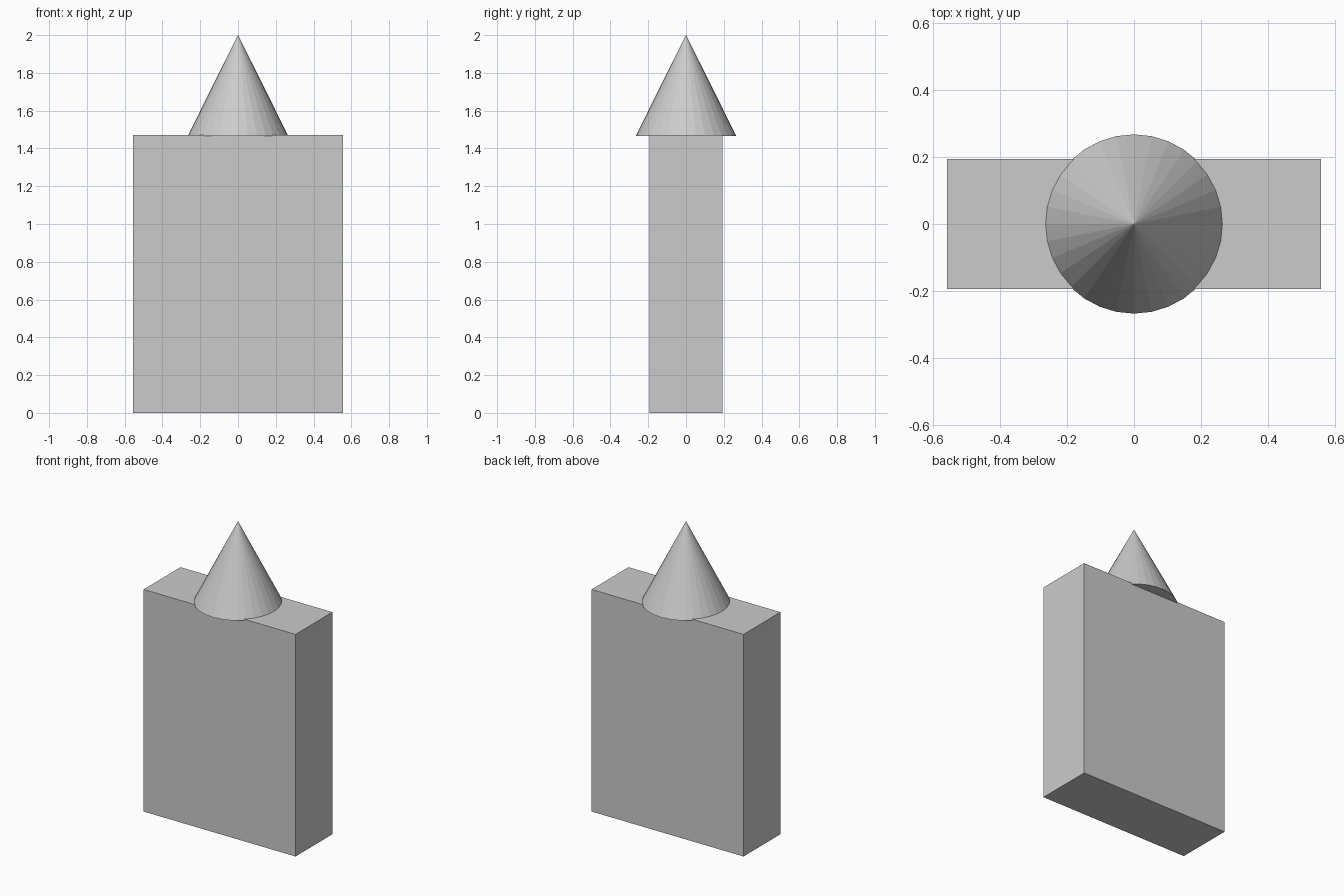
import bpy

if "Cube" in bpy.data.objects:
    bpy.data.objects.remove(bpy.data.objects["Cube"])

BODY = (1.114, 0.386, 1.472)
CONE_RADIUS, CONE_BASE, CONE_TIP = 0.267, 1.465, 2.0

# Upright slab body
bpy.ops.mesh.primitive_cube_add(size=1, location=(0, 0, BODY[2] / 2))
body = bpy.context.object
body.name = "body_slab"
body.scale = BODY
bpy.ops.object.transform_apply(location=False, rotation=False, scale=True)

# Flat-shaded cone, sunk slightly into the slab and overhanging front and back
bpy.ops.mesh.primitive_cone_add(
    vertices=32, radius1=CONE_RADIUS, radius2=0, depth=CONE_TIP - CONE_BASE,
    location=(0, 0, (CONE_BASE + CONE_TIP) / 2))
bpy.context.object.name = "top_cone"
